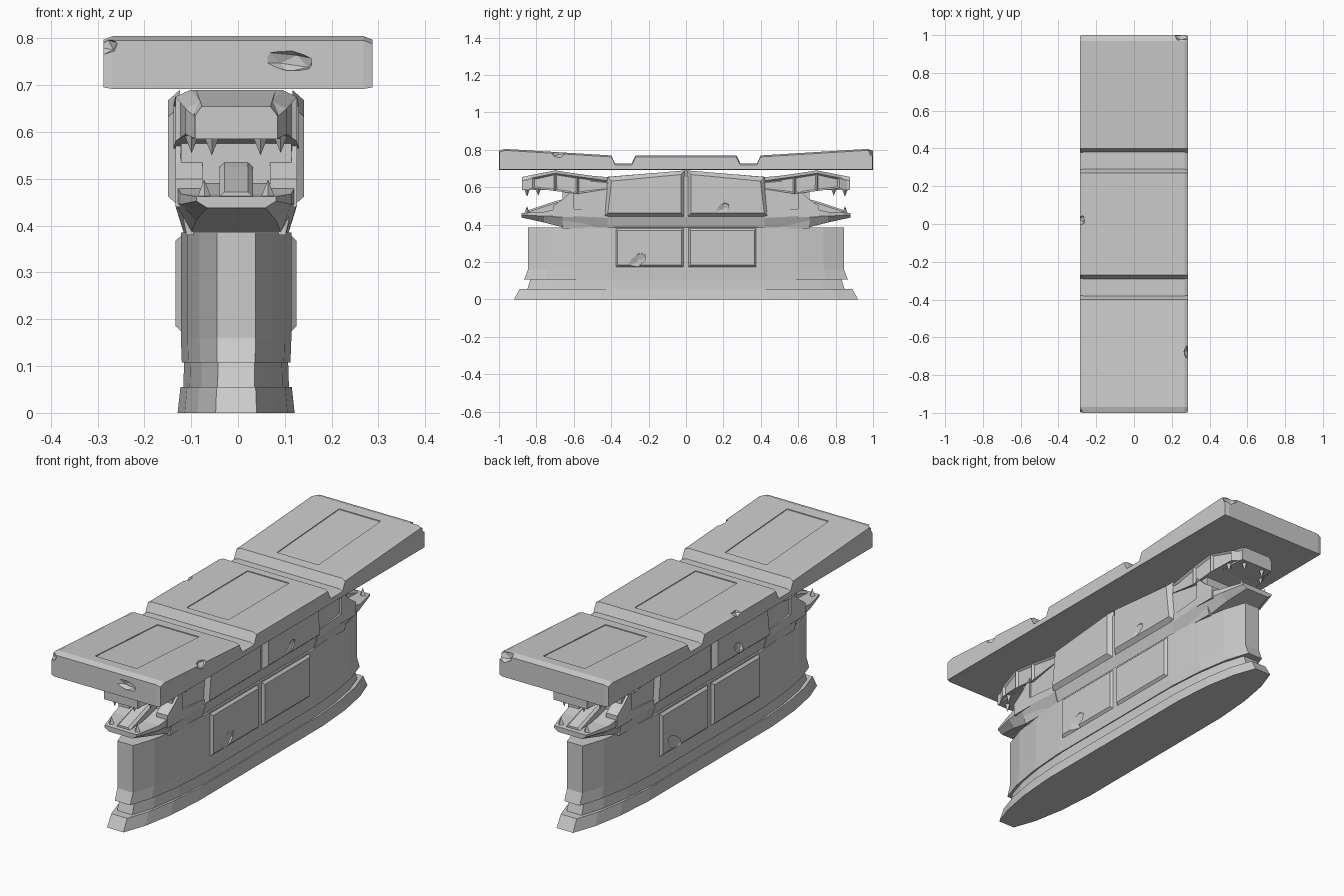
import bpy, bmesh
from mathutils import Vector

if "Cube" in bpy.data.objects:
    bpy.data.objects.remove(bpy.data.objects["Cube"])

stone = bpy.data.materials.new("grey_stone")
stone.use_nodes = True
GREY = (0.6, 0.6, 0.6, 1)
stone.diffuse_color = GREY
stone.node_tree.nodes["Principled BSDF"].inputs["Base Color"].default_value = GREY
SHIFT = -0.004  # the pedestal sits slightly off the slab centre


def finish(bm, name, dx=SHIFT):
    bmesh.ops.recalc_face_normals(bm, faces=bm.faces)
    mesh = bpy.data.meshes.new(name)
    bm.to_mesh(mesh)
    bm.free()
    mesh.materials.append(stone)
    ob = bpy.data.objects.new(name, mesh)
    ob.location.x = dx
    bpy.context.collection.objects.link(ob)
    return ob


def loft_mesh(rings):
    bm = bmesh.new()
    loops = [[bm.verts.new(p) for p in ring] for ring in rings]
    n = len(loops[0])
    for a, b in zip(loops, loops[1:]):
        for i in range(n):
            j = (i + 1) % n
            bm.faces.new((a[i], a[j], b[j], b[i]))
    bm.faces.new(loops[0])
    bm.faces.new(loops[-1])
    bmesh.ops.recalc_face_normals(bm, faces=bm.faces)
    return bm


def loft(name, rings, dx=SHIFT):
    return finish(loft_mesh(rings), name, dx)


def plan(w, e, z):
    # Boat-shaped horizontal ring: half width w, half length e
    q = [(0.35 * w, e), (0.66 * w, e - 0.11), (0.88 * w, e - 0.26), (w, e - 0.45)]
    r = q[::-1]
    return ([(x, y, z) for x, y in q] + [(x, -y, z) for x, y in r]
            + [(-x, -y, z) for x, y in q] + [(-x, y, z) for x, y in r])


def section(y, half):
    # Vertical ring at y, mirrored from its right-hand half
    return [(x, y, z) for x, z in half] + [(-x, y, z) for x, z in half[::-1]]


def panel(name, corners, sx, x0, x1, b):
    # Raised panel with chamfered border on the side wall
    cy = sum(c[0] for c in corners) / 4
    cz = sum(c[1] for c in corners) / 4
    inner = [(y + (b if y < cy else -b), z + (b if z < cz else -b)) for y, z in corners]
    return loft(name, [[(sx * x0, y, z) for y, z in corners],
                       [(sx * x1, y, z) for y, z in inner]])


def gem(loc, size, turn=0.4):
    # Irregular faceted cutter
    bpy.ops.mesh.primitive_ico_sphere_add(subdivisions=1, radius=1, location=loc,
                                          rotation=(turn * 0.5, turn * 0.3, turn * 0.3))
    ob = bpy.context.object
    ob.scale = size
    return ob


def carve(ob, cutters):
    for c in cutters:
        c.hide_render = True
        m = ob.modifiers.new("cut", 'BOOLEAN')
        m.operation = 'DIFFERENCE'
        m.solver = 'EXACT'
        m.object = c
    bpy.context.view_layer.update()
    dg = bpy.context.evaluated_depsgraph_get()
    mesh = bpy.data.meshes.new_from_object(ob.evaluated_get(dg))
    ob.modifiers.clear()
    ob.data = mesh
    mesh.materials.clear()
    mesh.materials.append(stone)
    for p in mesh.polygons:
        p.material_index = 0
    for c in cutters:
        bpy.data.objects.remove(c)


# Table slab: three sections split by two cross grooves
half = [(1, 0.692), (1, 0.796), (0.97, 0.805), (0.40, 0.77), (0.38, 0.728),
        (0.29, 0.728), (0.27, 0.77)]
profile = half + [(-y, z) for y, z in half[::-1]]


def slab_ring(x, d):
    return [(x, y * (1 - d * 0.5), z + (d * 0.4 if z < 0.7 else -d)) for y, z in profile]


slab = loft("table_slab", [slab_ring(-0.287, 0.008), slab_ring(-0.268, 0),
                           slab_ring(0.268, 0), slab_ring(0.287, 0.008)], 0)


def recess(y0, z0, y1, z1):
    return loft("recess_cutter", [[(-0.11, y, z), (0.11, y, z), (0.11, y, 0.9), (-0.11, y, 0.9)]
                                  for y, z in ((y0, z0), (y1, z1))], 0)


cuts = [recess(-0.23, 0.766, 0.23, 0.766)]
for s in (-1, 1):
    cuts.append(recess(s * 0.45, 0.769, s * 0.92, 0.798))
cuts += [gem((0.11, -1.0, 0.752), (0.06, 0.02, 0.024)),
         gem((-0.285, -1.0, 0.785), (0.03, 0.02, 0.02)),
         gem((0.26, 0.995, 0.79), (0.05, 0.025, 0.03)),
         gem((-0.285, 0.02, 0.78), (0.03, 0.035, 0.03)),
         gem((0.287, -0.68, 0.785), (0.025, 0.04, 0.03))]
carve(slab, cuts)

# Stepped plinth and tapered pedestal body
loft("plinth_base", [plan(0.125, 0.92, 0), plan(0.119, 0.89, 0.055)])
loft("plinth_step", [plan(0.113, 0.85, 0.05), plan(0.111, 0.83, 0.112)])
body = loft("pedestal_body", [plan(0.116, 0.865, 0.108), plan(0.118, 0.845, 0.16),
                              plan(0.118, 0.845, 0.385)])
carve(body, [gem((-0.082, -0.80, 0.20), (0.02, 0.06, 0.06)),
             gem((0.074, 0.80, 0.20), (0.02, 0.06, 0.06))])

# Upper wall between the two heads
rings = []
for y, top, w in ((-0.66, 0.675, 0.118), (-0.43, 0.655, 0.125), (0, 0.69, 0.125),
                  (0.43, 0.655, 0.125), (0.66, 0.675, 0.118)):
    rings.append(section(y, [(0.106, 0.38), (w, 0.44), (w, top - 0.03), (w - 0.03, top)]))
loft("upper_wall", rings)

# Raised wall panels, two rows on both sides
for sx in (-1, 1):
    for sy in (-1, 1):
        low = panel("lower_panel", [(sy * 0.005, 0.165), (sy * 0.385, 0.165),
                                    (sy * 0.385, 0.388), (sy * 0.005, 0.388)],
                    sx, 0.108, 0.129, 0.02)
        high = panel("upper_panel", [(sy * 0.005, 0.44), (sy * 0.44, 0.44),
                                     (sy * 0.42, 0.655), (sy * 0.005, 0.69)],
                     sx, 0.12, 0.145, 0.022)
        if sx * sy < 0:
            carve(low, [gem((sx * 0.13, sy * 0.27, 0.21), (0.014, 0.075, 0.045), 0.8)])
        else:
            carve(high, [gem((sx * 0.145, sy * 0.19, 0.49), (0.012, 0.05, 0.03), 0.8)])


def fang(name, x, y, z, height, up):
    bpy.ops.mesh.primitive_cone_add(vertices=4, radius1=0.016, radius2=0, depth=height,
                                    location=(x + SHIFT, y, z),
                                    rotation=(0 if up else 3.1416, 0, 0))
    ob = bpy.context.object
    ob.name = name
    ob.data.materials.append(stone)


# Open-mouthed beast head at each end
for s, end in ((-1, "front"), (1, "back")):
    rings = []
    for y, w, lo, top in ((0.42, 0.128, 0.59, 0.65), (0.58, 0.134, 0.565, 0.672),
                          (0.70, 0.130, 0.58, 0.69), (0.82, 0.108, 0.595, 0.665),
                          (0.87, 0.085, 0.585, 0.645)):
        rings.append(section(s * y, [(w, lo), (w, top - 0.015), (w - 0.032, top)]))
    bm = loft_mesh(rings)
    # Sunken eye sockets on the angled cheeks
    eyes = [f for f in bm.faces if abs(f.normal.x) > 0.7
            and 0.45 < abs(f.calc_center_median().y) < 0.8]
    bmesh.ops.inset_individual(bm, faces=eyes, thickness=0.012, depth=-0.01)
    finish(bm, end + "_upper_jaw")

    loft(end + "_snout_plate", [section(s * y, [(w, 0.585), (w, t - 0.02), (w - 0.015, t)])
                                for y, w, t in ((0.70, 0.10, 0.69), (0.878, 0.088, 0.655))])

    rings = []
    for y, w0, w1, lo, top in ((0.42, 0.112, 0.128, 0.385, 0.47),
                               (0.66, 0.095, 0.130, 0.387, 0.49),
                               (0.76, 0.085, 0.118, 0.412, 0.468),
                               (0.88, 0.062, 0.085, 0.438, 0.462)):
        rings.append(section(s * y, [(w0, lo), (w1, lo + (top - lo) * 0.6), (w1, top)]))
    loft(end + "_lower_jaw", rings)

    # Tongue rising toward the throat
    loft(end + "_tongue", [section(s * y, [(0.036, 0.45), (0.036, t - 0.01), (0.025, t)])
                           for y, t in ((0.62, 0.545), (0.70, 0.525), (0.86, 0.472))])
    for sx in (-1, 1):
        # Mouth corner joining both jaws
        loft(end + "_mouth_corner", [[(sx * x, s * y, z) for x, y, z in
                                      ((0.072, yy, 0.44), (0.13, yy, 0.44),
                                       (0.13, yy, t), (0.072, yy, t))]
                                     for yy, t in ((0.60, 0.59), (0.66, 0.535), (0.71, 0.50))])
        fang(end + "_upper_fang", sx * 0.052, s * 0.85, 0.57, 0.04, False)
        fang(end + "_upper_fang", sx * 0.095, s * 0.79, 0.575, 0.04, False)
        fang(end + "_lower_fang", sx * 0.068, s * 0.85, 0.478, 0.042, True)
